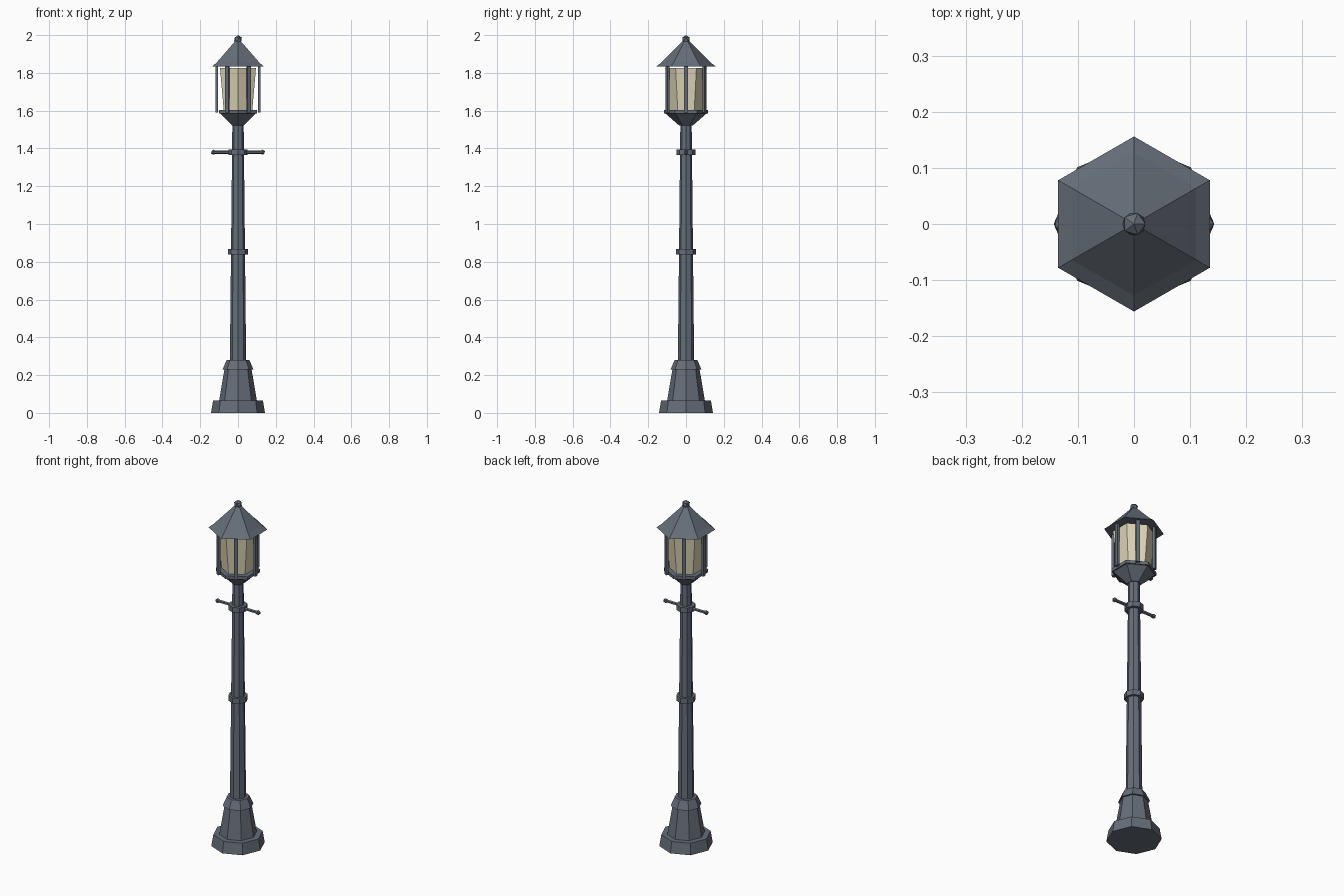
import bpy
import bmesh
from math import pi, cos, sin
from mathutils import Matrix, Vector

old = bpy.data.objects.get("Cube")
if old:
    bpy.data.objects.remove(old, do_unlink=True)


def material(name, rgb):
    m = bpy.data.materials.new(name)
    m.use_nodes = True
    m.diffuse_color = (*rgb, 1)
    m.node_tree.nodes["Principled BSDF"].inputs["Base Color"].default_value = (*rgb, 1)
    return m


iron = material("slate iron", (0.13, 0.155, 0.19))
glass = material("pale warm glass", (0.73, 0.67, 0.48))


def finish(name, bm, mat):
    bmesh.ops.recalc_face_normals(bm, faces=bm.faces)
    mesh = bpy.data.meshes.new(name)
    bm.to_mesh(mesh)
    bm.free()
    mesh.materials.append(mat)
    obj = bpy.data.objects.new(name, mesh)
    bpy.context.collection.objects.link(obj)
    return obj


def turned(name, profile, sides=8, turn=0.0, mat=iron, matrix=Matrix()):
    """Flat-sided solid from (radius, height) pairs, capped at both ends."""
    bm = bmesh.new()
    rings = []
    for r, z in profile:
        angles = [turn + 2 * pi * i / sides for i in range(sides)]
        rings.append([bm.verts.new(matrix @ Vector((r * cos(a), r * sin(a), z)))
                      for a in angles])
    for low, high in zip(rings, rings[1:]):
        for i in range(sides):
            j = (i + 1) % sides
            bm.faces.new((low[i], low[j], high[j], high[i]))
    bm.faces.new(rings[0])
    bm.faces.new(rings[-1])
    return finish(name, bm, mat)


# Octagonal pedestal and tapered column
turned("base_plinth", [(0.143, 0), (0.132, 0.065)])
turned("pedestal", [(0.1, 0.065), (0.072, 0.23)])
turned("pedestal_collar", [(0.082, 0.23), (0.06, 0.28)])
turned("column", [(0.043, 0.28), (0.03, 1.53)])
turned("middle_ring", [(0.052, 0.838), (0.052, 0.868)])
turned("upper_ring", [(0.05, 1.365), (0.05, 1.395)])

# Ladder bar with a knob at each end
across = Matrix.Translation((0, 0, 1.38)) @ Matrix.Rotation(pi / 2, 4, 'Y')
turned("ladder_bar", [(0.009, -0.13), (0.009, 0.13)], 6, 0, iron, across)
for side, s in (("left", 1), ("right", -1)):
    bm = bmesh.new()
    bmesh.ops.create_icosphere(bm, subdivisions=1, radius=0.014,
                               matrix=Matrix.Translation((s * 0.13, 0, 1.38)))
    finish(side + "_bar_knob", bm, iron)

# Hexagonal lantern, corners to front and back
corner = pi / 2
turned("lantern_funnel", [(0.037, 1.522), (0.109, 1.585)], 6, corner)
turned("lantern_floor", [(0.117, 1.585), (0.117, 1.603)], 6, corner)
turned("lantern_glass", [(0.087, 1.6), (0.11, 1.826)], 6, corner, glass)
turned("lantern_roof", [(0.156, 1.835), (0.128, 1.857), (0.017, 1.968)], 6, corner)

# Slim uprights standing in front of each pane
for i in range(6):
    bm = bmesh.new()
    place = (Matrix.Rotation(i * pi / 3, 4, 'Z') @ Matrix.Translation((0.113, 0, 1.714))
             @ Matrix.Diagonal((0.014, 0.02, 0.248, 1)))
    bmesh.ops.create_cube(bm, size=1, matrix=place)
    finish(f"lantern_upright_{i + 1}", bm, iron)

# Faceted finial
bm = bmesh.new()
bmesh.ops.create_icosphere(bm, subdivisions=1, radius=0.023,
                           matrix=Matrix.Translation((0, 0, 1.977)))
finish("finial", bm, iron)
